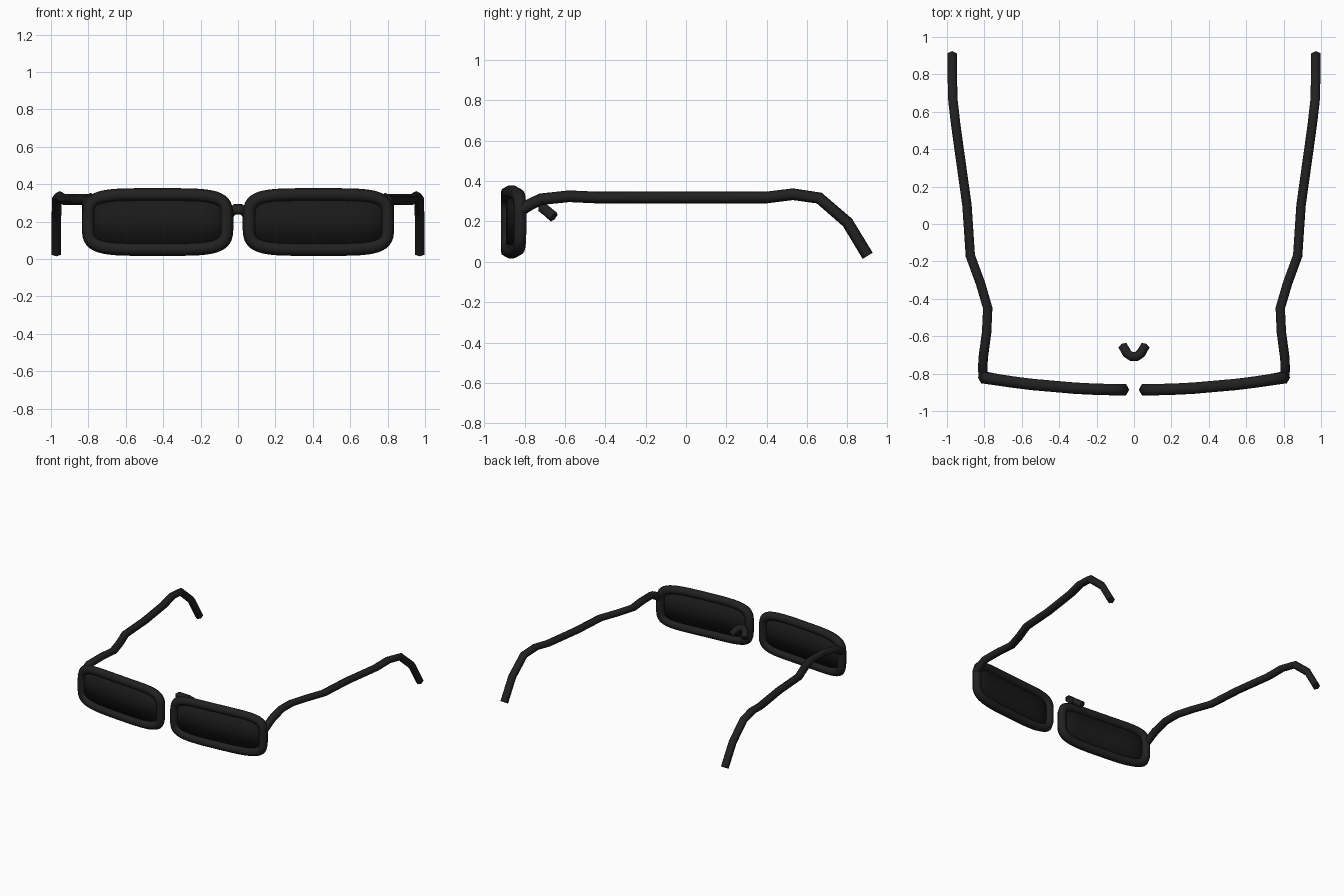
import bpy, bmesh, math
from mathutils import Vector

if "Cube" in bpy.data.objects:
    bpy.data.objects.remove(bpy.data.objects["Cube"], do_unlink=True)


def make_material(name, rgb):
    mat = bpy.data.materials.new(name)
    mat.use_nodes = True
    mat.diffuse_color = (*rgb, 1)
    mat.node_tree.nodes["Principled BSDF"].inputs["Base Color"].default_value = (*rgb, 1)
    return mat


frame_black = make_material("frame black", (0.015, 0.015, 0.016))
lens_black = make_material("lens black", (0.010, 0.010, 0.010))


def finish(bm, name, mat):
    bmesh.ops.recalc_face_normals(bm, faces=bm.faces)
    mesh = bpy.data.meshes.new(name)
    bm.to_mesh(mesh)
    bm.free()
    mesh.materials.append(mat)
    obj = bpy.data.objects.new(name, mesh)
    bpy.context.collection.objects.link(obj)
    bpy.ops.object.select_all(action="DESELECT")
    obj.select_set(True)
    bpy.context.view_layer.objects.active = obj
    bpy.ops.object.shade_smooth_by_angle(angle=math.radians(65))
    return obj


def tube(name, points, radius, ref, start=0.0, closed=False, sides=6):
    """Sweep a hexagon along a path; ref fixes its roll."""
    pts = [Vector(p) for p in points]
    n = len(pts)
    bm = bmesh.new()
    rings = []
    for i, p in enumerate(pts):
        before = pts[i - 1] if closed or i > 0 else p
        after = pts[(i + 1) % n] if closed or i < n - 1 else p
        tangent = ((after - p).normalized() + (p - before).normalized()).normalized()
        side = tangent.cross(Vector(ref)).normalized()
        up = side.cross(tangent)
        ring = []
        for k in range(sides):
            a = start + math.tau * k / sides
            ring.append(bm.verts.new(p + radius * (up * math.cos(a) + side * math.sin(a))))
        rings.append(ring)
    for i in range(n if closed else n - 1):
        r, s = rings[i], rings[(i + 1) % n]
        for k in range(sides):
            j = (k + 1) % sides
            bm.faces.new((r[k], r[j], s[j], s[k]))
    if not closed:
        bm.faces.new(rings[0])
        bm.faces.new(rings[-1])
    return finish(bm, name, frame_black)


def outline(sign, half_w, half_h, t):
    """Point on the rounded, wrapped lens outline at angle t."""
    c, s = math.cos(t), math.sin(t)
    x = 0.43 + half_w * math.copysign(abs(c) ** 0.44, c)
    z = 0.198 + half_h * math.copysign(abs(s) ** 0.44, s)
    y = -0.886 + 0.115 * (x - 0.05) ** 2
    return (sign * x, y, z)


STEPS = 48
# temple path for the left side: hinge, along the head, down behind the ear
ARM = [(0.805, -0.825, 0.25), (0.808, -0.78, 0.28), (0.807, -0.72, 0.31),
       (0.788, -0.58, 0.325), (0.782, -0.45, 0.319), (0.82, -0.32, 0.319),
       (0.875, -0.17, 0.319), (0.893, 0.10, 0.319), (0.935, 0.40, 0.319),
       (0.953, 0.53, 0.335), (0.968, 0.66, 0.316), (0.972, 0.80, 0.195),
       (0.972, 0.90, 0.03)]

for label, sign in (("left", 1), ("right", -1)):
    # rim
    rim = [outline(sign, 0.37, 0.146, math.tau * (i + 0.5) / STEPS) for i in range(STEPS)]
    tube(label + "_rim", rim, 0.035, (0, 1, 0), math.pi / 2, closed=True)

    # lens: columns of quads following the wrap
    bm = bmesh.new()
    columns = []
    for i in range(STEPS // 2):
        t = math.tau * (i + 0.5) / STEPS
        columns.append([bm.verts.new(outline(sign, 0.36, 0.136, a)) for a in (t, -t)])
    for a, b in zip(columns, columns[1:]):
        bm.faces.new((a[0], b[0], b[1], a[1]))
    lens = finish(bm, label + "_lens", lens_black)
    thickness = lens.modifiers.new("thickness", "SOLIDIFY")
    thickness.thickness = 0.012
    thickness.offset = 0

    # temple arm
    tube(label + "_arm", [(sign * x, y, z) for x, y, z in ARM], 0.029, (0, 0, 1))

# small arched bridge set behind the lenses
half = [(0.058, -0.655, 0.222), (0.038, -0.69, 0.252), (0.015, -0.708, 0.266)]
bridge = [(-x, y, z) for x, y, z in half] + half[::-1]
tube("nose_bridge", bridge, 0.028, (0, 0, 1))
